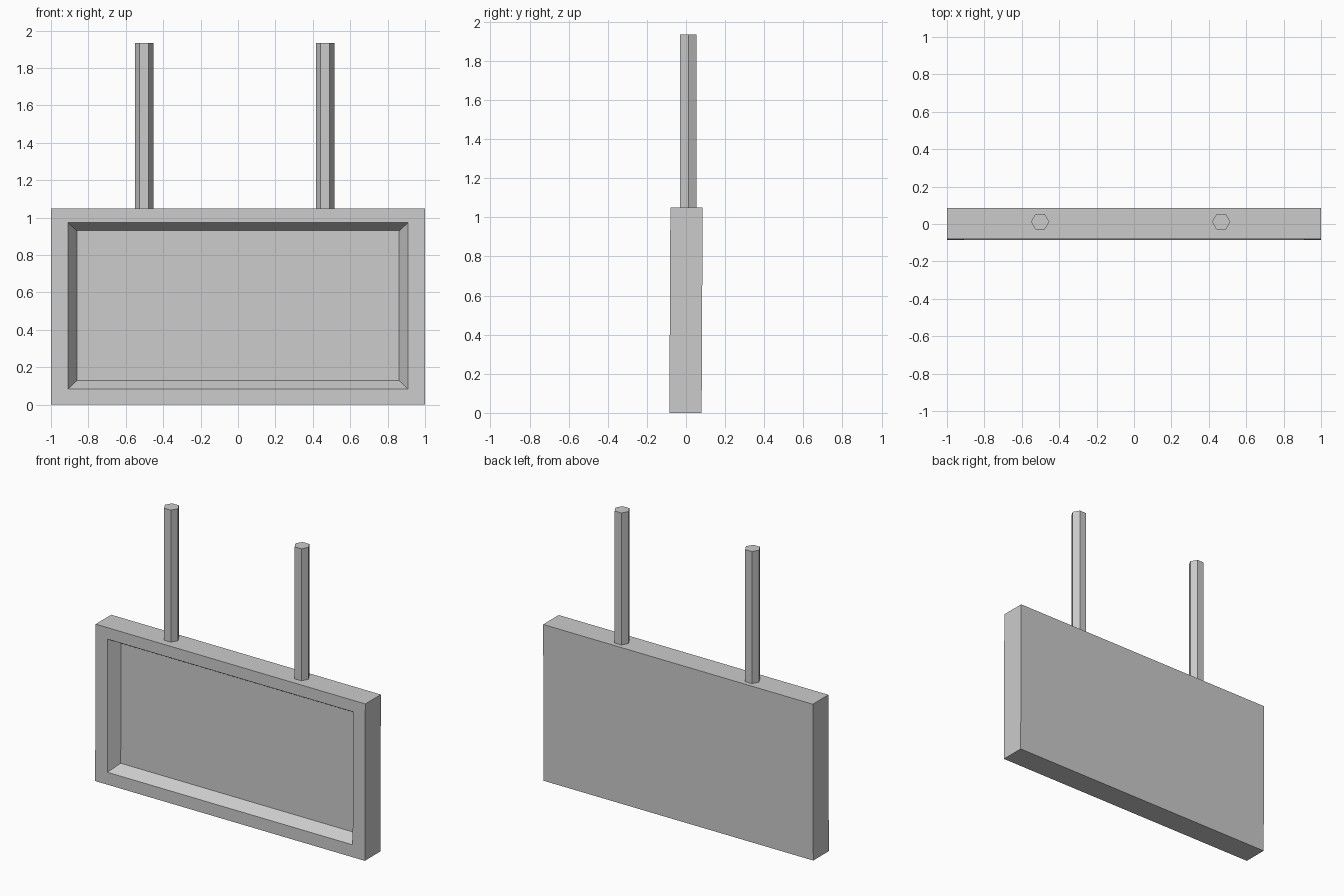
import bpy, bmesh
from mathutils import Vector

cube = bpy.data.objects.get("Cube")
if cube:
    bpy.data.objects.remove(cube, do_unlink=True)

# Single plain grey
grey = bpy.data.materials.new("plain grey")
grey.use_nodes = True
colour = (0.6, 0.6, 0.6, 1)
grey.diffuse_color = colour
grey.node_tree.nodes["Principled BSDF"].inputs["Base Color"].default_value = colour


def add_object(name, bm):
    mesh = bpy.data.meshes.new(name)
    bm.to_mesh(mesh)
    bm.free()
    mesh.materials.append(grey)
    obj = bpy.data.objects.new(name, mesh)
    bpy.context.collection.objects.link(obj)
    return obj


def fit_face(face, x0, x1, z0, z1):
    """Move a rectangular front face to the given bounds."""
    c = face.calc_center_median()
    for v in face.verts:
        v.co.x = x0 if v.co.x < c.x else x1
        v.co.z = z0 if v.co.z < c.z else z1


# Sign board: a box with a bevelled recess in the front
WIDTH, DEPTH, HEIGHT = 2.0, 0.165, 1.05
bm = bmesh.new()
bmesh.ops.create_cube(bm, size=1)
bmesh.ops.scale(bm, vec=(WIDTH, DEPTH, HEIGHT), verts=bm.verts)
bmesh.ops.translate(bm, vec=(0, 0, HEIGHT / 2), verts=bm.verts)
bm.normal_update()
front = min(bm.faces, key=lambda f: f.normal.y)
bmesh.ops.inset_individual(bm, faces=[front], thickness=0.08)
fit_face(front, -0.91, 0.91, 0.083, 0.973)
bmesh.ops.inset_individual(bm, faces=[front], thickness=0.045)
fit_face(front, -0.862, 0.862, 0.128, 0.93)
bmesh.ops.translate(bm, vec=(0, 0.073, 0), verts=front.verts)
# Slight backward lean
for v in bm.verts:
    v.co.y += 0.005 * (v.co.z / HEIGHT - 0.5)
add_object("sign_board", bm)

# Two hexagonal hanging poles
TOP = 1.935
for name, x in (("right_pole", -0.502), ("left_pole", 0.466)):
    bm = bmesh.new()
    bmesh.ops.create_circle(bm, cap_ends=True, segments=6, radius=0.049)
    # Put two corners of the hexagon on the x axis
    for v in bm.verts:
        if abs(v.co.x) < 0.001:
            v.co.x = 0
    if any(v.co.x == 0 for v in bm.verts):
        for v in bm.verts:
            v.co = Vector((v.co.y, -v.co.x, 0))
    base = bm.faces[:]
    ring = bmesh.ops.extrude_face_region(bm, geom=base, use_keep_orig=True)
    top_verts = [g for g in ring["geom"] if isinstance(g, bmesh.types.BMVert)]
    bmesh.ops.translate(bm, vec=(0, 0, TOP - HEIGHT), verts=top_verts)
    bmesh.ops.recalc_face_normals(bm, faces=bm.faces)
    add_object(name, bm).location = (x, 0.012, HEIGHT)
